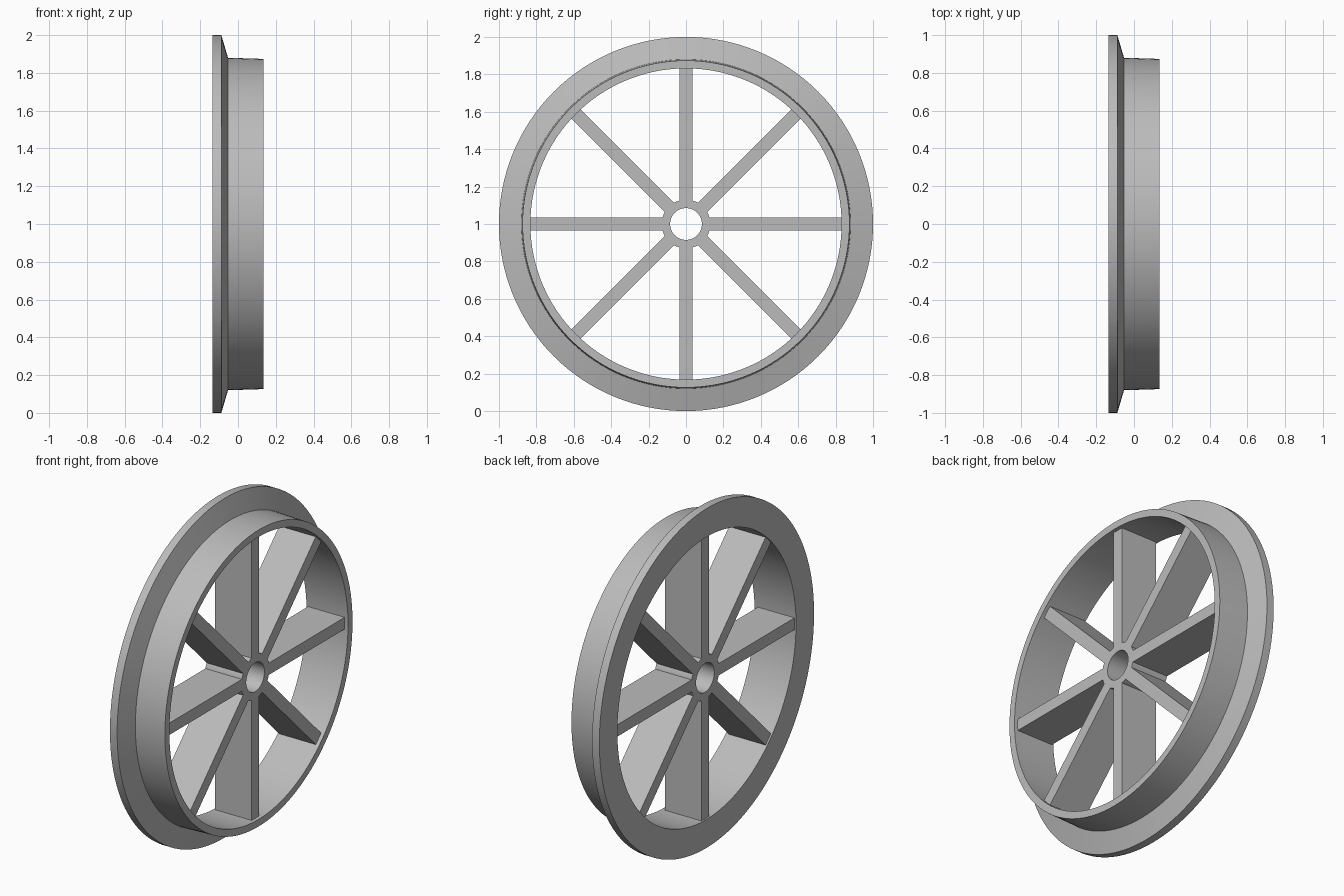
import bpy, bmesh, math
from mathutils import Matrix

if "Cube" in bpy.data.objects:
    bpy.data.objects.remove(bpy.data.objects["Cube"])

grey = bpy.data.materials.new("grey metal")
grey.diffuse_color = (0.5, 0.5, 0.5, 1)
grey.use_nodes = True
grey.node_tree.nodes["Principled BSDF"].inputs["Base Color"].default_value = grey.diffuse_color
CENTRE = Matrix.Translation((0, 0, 1))


def add_object(name, bm, smooth=False):
    bmesh.ops.recalc_face_normals(bm, faces=bm.faces)
    bm.transform(CENTRE)
    mesh = bpy.data.meshes.new(name)
    bm.to_mesh(mesh)
    bm.free()
    obj = bpy.data.objects.new(name, mesh)
    mesh.materials.append(grey)
    bpy.context.collection.objects.link(obj)
    if smooth:
        bpy.ops.object.select_all(action='DESELECT')
        obj.select_set(True)
        bpy.context.view_layer.objects.active = obj
        bpy.ops.object.shade_smooth_by_angle(angle=math.radians(15))
    return obj


def lathe(name, profile, steps):
    """Spin a closed (x, radius) profile about the axle."""
    bm = bmesh.new()
    rings = []
    for i in range(steps):
        a = 2 * math.pi * i / steps
        rings.append([bm.verts.new((x, r * math.sin(a), r * math.cos(a))) for x, r in profile])
    n = len(profile)
    for i in range(steps):
        p, q = rings[i], rings[(i + 1) % steps]
        for j in range(n):
            k = (j + 1) % n
            bm.faces.new((p[j], p[k], q[k], q[j]))
    return add_object(name, bm, True)


# Rim with flange and slightly tapered tread
lathe("flanged_rim", [(-0.135, 0.832), (-0.135, 1.0), (-0.088, 1.0), (-0.053, 0.88),
                      (0.135, 0.874), (0.135, 0.832)], 128)

# Hub with axle hole, set in slightly from the rim edges
X0, X1 = -0.125, 0.113
lathe("hub", [(X0, 0.085), (X0, 0.13), (X1, 0.13), (X1, 0.085)], 64)

# Eight flat spokes
for i in range(8):
    bm = bmesh.new()
    bmesh.ops.create_cube(bm, size=1)
    r0, r1 = 0.115, 0.84
    bm.transform(Matrix.Rotation(i * math.pi / 4, 4, 'X')
                 @ Matrix.Translation(((X0 + X1) / 2, 0, (r0 + r1) / 2))
                 @ Matrix.Diagonal((X1 - X0, 0.07, r1 - r0, 1)))
    add_object(f"spoke_{i + 1}", bm)
